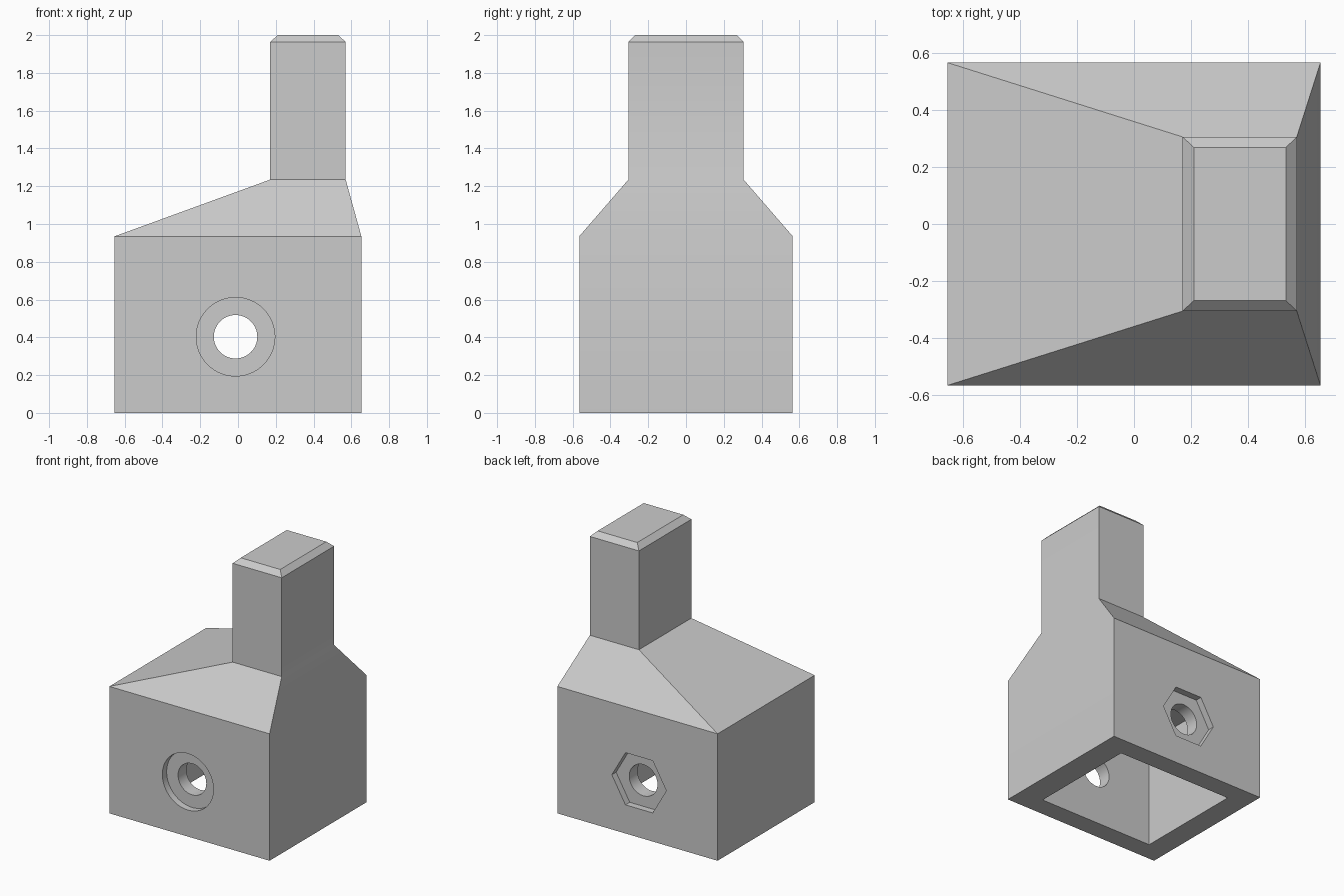
import bpy, bmesh, math
from mathutils import Matrix

old = bpy.data.objects.get("Cube")
if old:
    bpy.data.objects.remove(old, do_unlink=True)

grey = bpy.data.materials.new("plain grey")
grey.use_nodes = True
colour = (0.6, 0.6, 0.6, 1)
grey.diffuse_color = colour
grey.node_tree.nodes["Principled BSDF"].inputs["Base Color"].default_value = colour


def make_object(name, bm):
    bmesh.ops.recalc_face_normals(bm, faces=bm.faces)
    mesh = bpy.data.meshes.new(name)
    bm.to_mesh(mesh)
    bm.free()
    mesh.materials.append(grey)
    obj = bpy.data.objects.new(name, mesh)
    bpy.context.collection.objects.link(obj)
    return obj


def loft(name, sections):
    """Stack of rectangles (z, x0, x1, half depth) joined into a closed solid."""
    bm = bmesh.new()
    rings = [[bm.verts.new(p) for p in ((x0, -d, z), (x1, -d, z), (x1, d, z), (x0, d, z))]
             for z, x0, x1, d in sections]
    for low, high in zip(rings, rings[1:]):
        for i in range(4):
            j = (i + 1) % 4
            bm.faces.new((low[i], low[j], high[j], high[i]))
    bm.faces.new(rings[0][::-1])
    bm.faces.new(rings[-1])
    return make_object(name, bm)


def bore(name, sides, radius, y, length):
    """Prism lying along y, centred on the bolt axis."""
    bm = bmesh.new()
    place = Matrix.Translation((-0.013, y, 0.403)) @ Matrix.Rotation(math.pi / 2, 4, 'X')
    # first corner points along x
    spin = Matrix.Rotation(math.pi / 2, 4, 'Z')
    bmesh.ops.create_cone(bm, cap_ends=True, segments=sides, radius1=radius,
                          radius2=radius, depth=length, matrix=place @ spin)
    return make_object(name, bm)


# Socket block, sloped shoulder, offset post and chamfered tip
W, D = 0.653, 0.565
body = loft("socket_body", [
    (0, -W, W, D),
    (0.935, -W, W, D),
    (1.235, 0.17, 0.57, 0.305),
    (1.963, 0.17, 0.57, 0.305),
    (2, 0.21, 0.532, 0.268),
])

# Hollow underside, bolt hole, round head recess and hexagonal nut recess
cutters = [
    loft("cavity_cutter", [(-0.1, -0.486, 0.466, 0.418), (0.81, -0.486, 0.466, 0.418)]),
    bore("bolt_hole_cutter", 64, 0.115, 0, 2),
    bore("head_recess_cutter", 64, 0.208, -D, 0.1),
    bore("nut_recess_cutter", 6, 0.222, D, 0.1),
]
for cutter in cutters:
    cutter.hide_render = True
    cut = body.modifiers.new(cutter.name, 'BOOLEAN')
    cut.operation = 'DIFFERENCE'
    cut.solver = 'EXACT'
    cut.object = cutter

# Bake the cuts and drop the helpers
bpy.context.view_layer.update()
evaluated = body.evaluated_get(bpy.context.evaluated_depsgraph_get())
finished = bpy.data.meshes.new_from_object(evaluated)
body.modifiers.clear()
body.data = finished
for cutter in cutters:
    bpy.data.objects.remove(cutter, do_unlink=True)

# Smooth the bores, keep the corners crisp
bpy.ops.object.select_all(action='DESELECT')
body.select_set(True)
bpy.context.view_layer.objects.active = body
bpy.ops.object.shade_smooth_by_angle(angle=math.radians(30))
